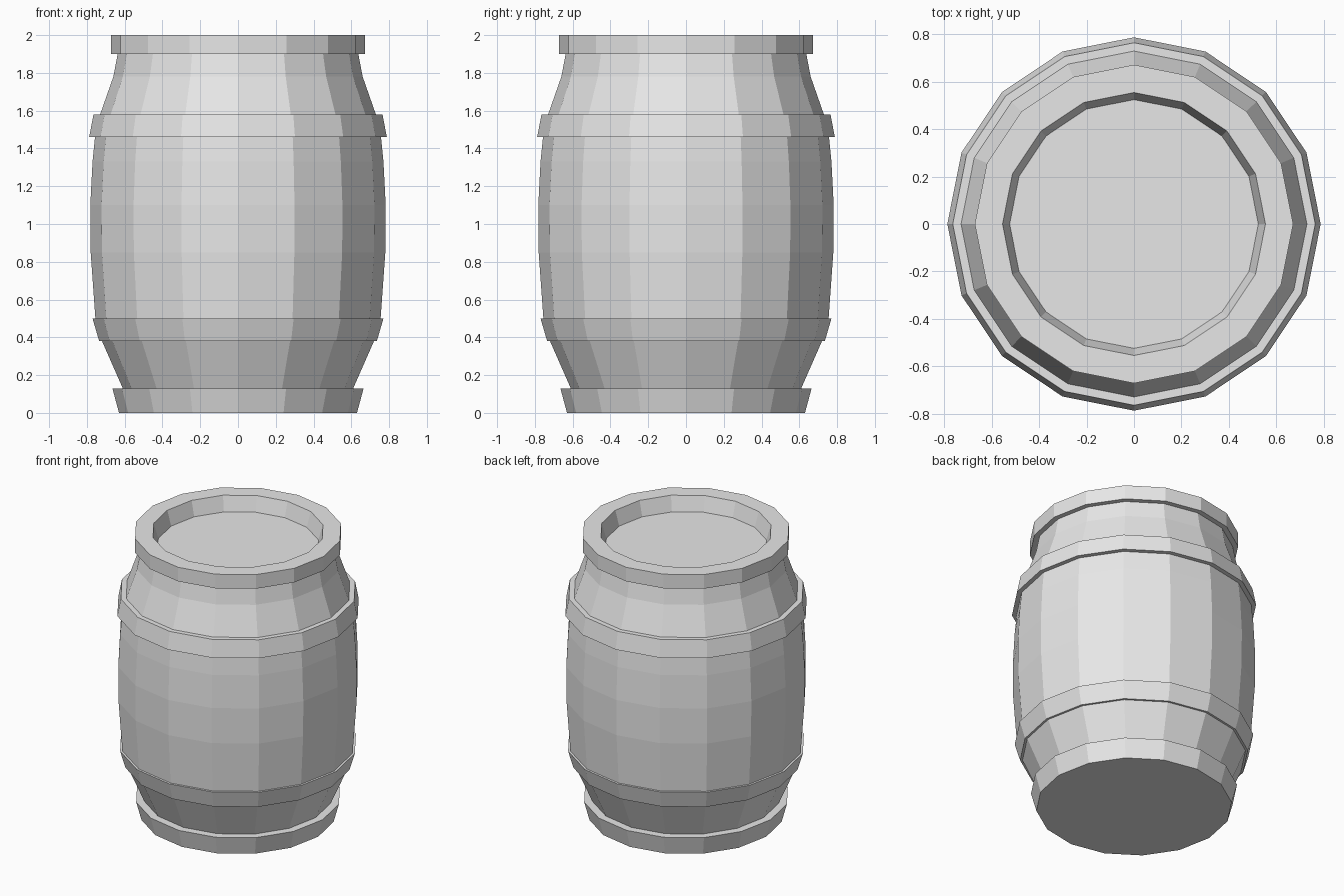
import bpy
import bmesh
from math import cos, sin, tau

SIDES = 16

cube = bpy.data.objects.get("Cube")
if cube:
    bpy.data.objects.remove(cube, do_unlink=True)

grey = bpy.data.materials.new("light grey")
grey.use_nodes = True
grey.diffuse_color = (0.8, 0.8, 0.8, 1)
grey.node_tree.nodes["Principled BSDF"].inputs["Base Color"].default_value = (0.8, 0.8, 0.8, 1)


def lathe(name, profile, closed):
    """Spin (radius, z) points round z; closed loops make rings, open ones get end caps."""
    bm = bmesh.new()
    rings = [[bm.verts.new((r * cos(tau * i / SIDES), r * sin(tau * i / SIDES), z))
              for i in range(SIDES)] for r, z in profile]
    pairs = list(zip(rings, rings[1:]))
    if closed:
        pairs.append((rings[-1], rings[0]))
    else:
        bm.faces.new(rings[0])
        bm.faces.new(rings[-1])
    for low, high in pairs:
        for i in range(SIDES):
            j = (i + 1) % SIDES
            bm.faces.new((low[i], low[j], high[j], high[i]))
    bmesh.ops.recalc_face_normals(bm, faces=bm.faces)
    mesh = bpy.data.meshes.new(name)
    bm.to_mesh(mesh)
    bm.free()
    mesh.materials.append(grey)
    obj = bpy.data.objects.new(name, mesh)
    bpy.context.collection.objects.link(obj)
    return obj


def hoop(name, z0, r0, z1, r1, depth=0.08):
    """Flared band with outer radii r0 and r1, sunk into the staves."""
    return lathe(name, [(r0, z0), (r1, z1), (r1 - depth, z1), (r0 - depth, z0)], True)


# Bulging staves, raised rim and recessed lid in one shell
lathe("barrel_body", [
    (0.60, 0), (0.61, 0.13), (0.72, 0.38), (0.755, 0.5), (0.78, 0.85),
    (0.782, 1.1), (0.77, 1.33), (0.757, 1.46), (0.73, 1.58), (0.66, 1.78),
    (0.637, 1.9), (0.672, 1.9), (0.672, 2.0), (0.555, 2.0), (0.525, 1.895),
], False)

# Bands round the staves
hoop("bottom_hoop", 0, 0.63, 0.13, 0.665)
hoop("lower_hoop", 0.38, 0.735, 0.5, 0.77)
hoop("upper_hoop", 1.46, 0.788, 1.58, 0.765)
